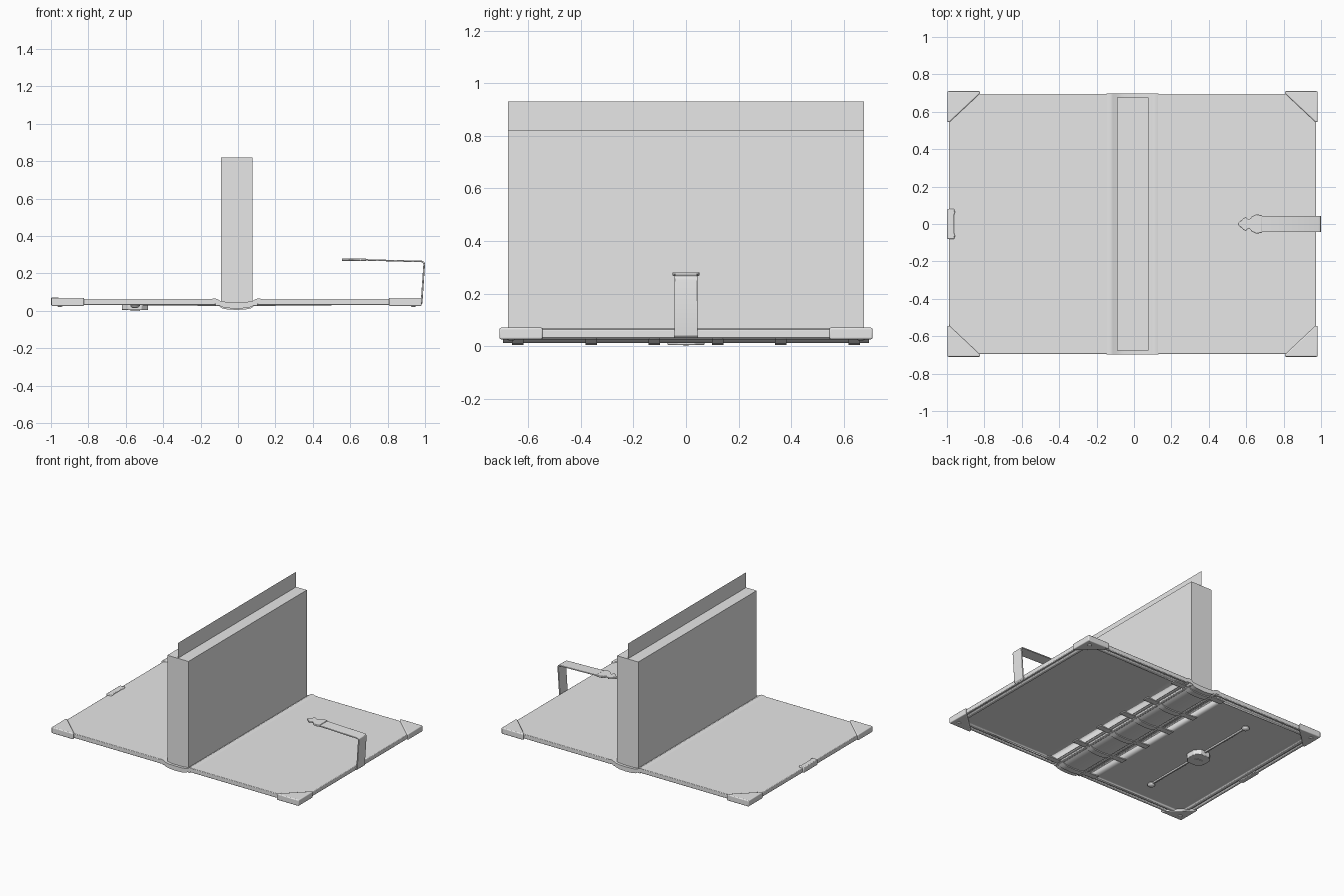
import bpy, bmesh, math
from mathutils import Vector

if "Cube" in bpy.data.objects:
    bpy.data.objects.remove(bpy.data.objects["Cube"], do_unlink=True)

grey = bpy.data.materials.new("plain grey")
grey.use_nodes = True
grey.diffuse_color = (0.8, 0.8, 0.8, 1)
grey.node_tree.nodes["Principled BSDF"].inputs["Base Color"].default_value = (0.8, 0.8, 0.8, 1)

MID = -0.008  # centre line of the spine


def finish(name, bm, bevel=0.0, segments=2, smooth=True):
    bmesh.ops.recalc_face_normals(bm, faces=bm.faces)
    mesh = bpy.data.meshes.new(name)
    bm.to_mesh(mesh)
    bm.free()
    ob = bpy.data.objects.new(name, mesh)
    bpy.context.collection.objects.link(ob)
    mesh.materials.append(grey)
    if bevel:
        mod = ob.modifiers.new("soft edges", 'BEVEL')
        mod.width, mod.segments, mod.limit_method = bevel, segments, 'ANGLE'
    if smooth:
        bpy.ops.object.select_all(action='DESELECT')
        ob.select_set(True)
        bpy.context.view_layer.objects.active = ob
        bpy.ops.object.shade_smooth_by_angle(angle=math.radians(35))
    return ob


def prism(points, axis, low, high):
    """Extrude an outline: xz points along 'y', or xy points along 'z'."""
    bm = bmesh.new()
    place = (lambda p: (p[0], low, p[1])) if axis == 'y' else (lambda p: (p[0], p[1], low))
    face = bm.faces.new([bm.verts.new(place(p)) for p in points])
    out = bmesh.ops.extrude_face_region(bm, geom=[face])
    step = Vector((0, high - low, 0)) if axis == 'y' else Vector((0, 0, high - low))
    bmesh.ops.translate(bm, vec=step, verts=[v for v in out["geom"] if isinstance(v, bmesh.types.BMVert)])
    return bm


def box(x0, x1, y0, y1, z0, z1):
    return prism([(x0, y0), (x1, y0), (x1, y1), (x0, y1)], 'z', z0, z1)


def mirrored(half):
    """Reflect an open xz line about the spine centre."""
    return [(MID - x, z) for x, z in reversed(half)] + [(MID + x, z) for x, z in half if x > 0]


# page block and the loose leaf standing in it
finish("page_block", box(-0.092, 0.077, -0.677, 0.677, 0.04, 0.82), smooth=False)
leaf = bmesh.new()
leaf.faces.new([leaf.verts.new((MID, y, z)) for y, z in
                ((-0.677, 0.8), (0.677, 0.8), (0.677, 0.93), (-0.677, 0.93))])
finish("loose_leaf", leaf, smooth=False)

# cover boards with a grooved rim and a sunken panel underneath
for side, name in ((-1, "right_cover"), (1, "left_cover")):
    xs = sorted((MID + side * 0.115, MID + side * 0.982))
    bm = box(*xs, -0.695, 0.695, 0.031, 0.063)
    bmesh.ops.recalc_face_normals(bm, faces=bm.faces)
    under = [f for f in bm.faces if f.normal.z < -0.9]
    for thick, depth in ((0.022, 0), (0.006, -0.008), (0.012, 0), (0.006, 0.008), (0.03, 0), (0.006, -0.008)):
        bmesh.ops.inset_region(bm, faces=under, thickness=thick, depth=depth)
    # keep a wide hinge margin beside the spine
    for v in under[0].verts:
        if abs(v.co.x - MID) < 0.3:
            v.co.x = MID + side * 0.23
    finish(name, bm, 0.004)

# rounded spine with raised joints
upper = [(0, 0.046), (0.05, 0.047), (0.085, 0.052), (0.105, 0.064), (0.12, 0.067), (0.14, 0.062)]
lower = [(0, 0.012), (0.05, 0.015), (0.08, 0.021), (0.092, 0.031), (0.11, 0.037), (0.14, 0.036)]
finish("spine", prism(mirrored(upper) + mirrored(lower)[::-1], 'y', -0.697, 0.697))

# ridges along both hinge joints
for side in (-1, 1):
    x = MID + side * 0.1
    finish("hinge_ridge", box(x - 0.012, x + 0.012, -0.695, 0.695, 0.025, 0.04), 0.005)

# raised bands over the spine, with flat straps on the covers
band = [(0, 0.005), (0.05, 0.008), (0.078, 0.014), (0.09, 0.024), (0.105, 0.03)]
inner = [(x, z + 0.012) for x, z in band]
for y in (-0.64, -0.36, -0.12, 0.12, 0.36, 0.64):
    finish("spine_band", prism(mirrored(band) + mirrored(inner)[::-1], 'y', y - 0.022, y + 0.022))
    for side in (-1, 1):
        xs = sorted((MID + side * 0.1, MID + side * 0.21))
        finish("band_strap", box(*xs, y - 0.022, y + 0.022, 0.027, 0.036), 0.003)

# metal corners
for sx in (-1, 1):
    for sy in (-1, 1):
        X, Y = MID + sx * 0.99, sy * 0.71
        outline = [(X, Y), (X - sx * 0.175, Y), (X - sx * 0.175, Y - sy * 0.012),
                   (X - sx * 0.012, Y - sy * 0.165), (X, Y - sy * 0.165)]
        finish("corner_guard", prism(outline, 'z', 0.026, 0.07), 0.012, 3)
        stud = bmesh.new()
        bmesh.ops.create_uvsphere(stud, u_segments=12, v_segments=8, radius=0.014)
        bmesh.ops.scale(stud, vec=(1, 1, 0.4), verts=stud.verts)
        bmesh.ops.translate(stud, vec=(X - sx * 0.045, Y - sy * 0.045, 0.026), verts=stud.verts)
        finish("corner_stud", stud)

# catch on the right cover's edge
catch = [(-1.0, -0.08), (-0.96, -0.08), (-0.957, -0.06), (-0.962, -0.05),
         (-0.962, 0.05), (-0.957, 0.06), (-0.96, 0.08), (-1.0, 0.08)]
finish("edge_catch", prism(catch, 'z', 0.03, 0.071), 0.005)

# lock plate with its rod and knobs under the right cover
hexagon = [(-0.62, -0.035), (-0.585, -0.07), (-0.515, -0.07), (-0.48, -0.035),
           (-0.48, 0.035), (-0.515, 0.07), (-0.585, 0.07), (-0.62, 0.035)]
finish("lock_plate", prism(hexagon, 'z', 0.004, 0.042), 0.004)
finish("lock_slot", box(-0.575, -0.525, -0.01, 0.01, 0.0, 0.01))
finish("lock_rod", box(-0.556, -0.544, -0.48, 0.48, 0.027, 0.042), 0.003)
for y in (-0.48, 0.48):
    knob = bmesh.new()
    bmesh.ops.create_uvsphere(knob, u_segments=16, v_segments=8, radius=0.026)
    bmesh.ops.scale(knob, vec=(1, 1, 0.6), verts=knob.verts)
    bmesh.ops.translate(knob, vec=(-0.55, y, 0.03), verts=knob.verts)
    finish("rod_knob", knob)

# closing strap bent up and over from the left cover's edge
outer = [(0.976, 0.03), (0.986, 0.04), (1.0, 0.25), (0.997, 0.262), (0.985, 0.268), (0.66, 0.277)]
inside = [(0.66, 0.269), (0.981, 0.26), (0.989, 0.256), (0.991, 0.249), (0.977, 0.045), (0.97, 0.04)]
finish("closing_strap", prism(outer + inside, 'y', -0.044, 0.044), 0.002)
tip = [(0.685, 0.046), (0.655, 0.052), (0.63, 0.04), (0.615, 0.022), (0.595, 0.038), (0.555, 0.004)]
outline = tip + [(x, -y) for x, y in reversed(tip)]
finish("strap_tip", prism(outline, 'z', 0.267, 0.28), 0.003)
